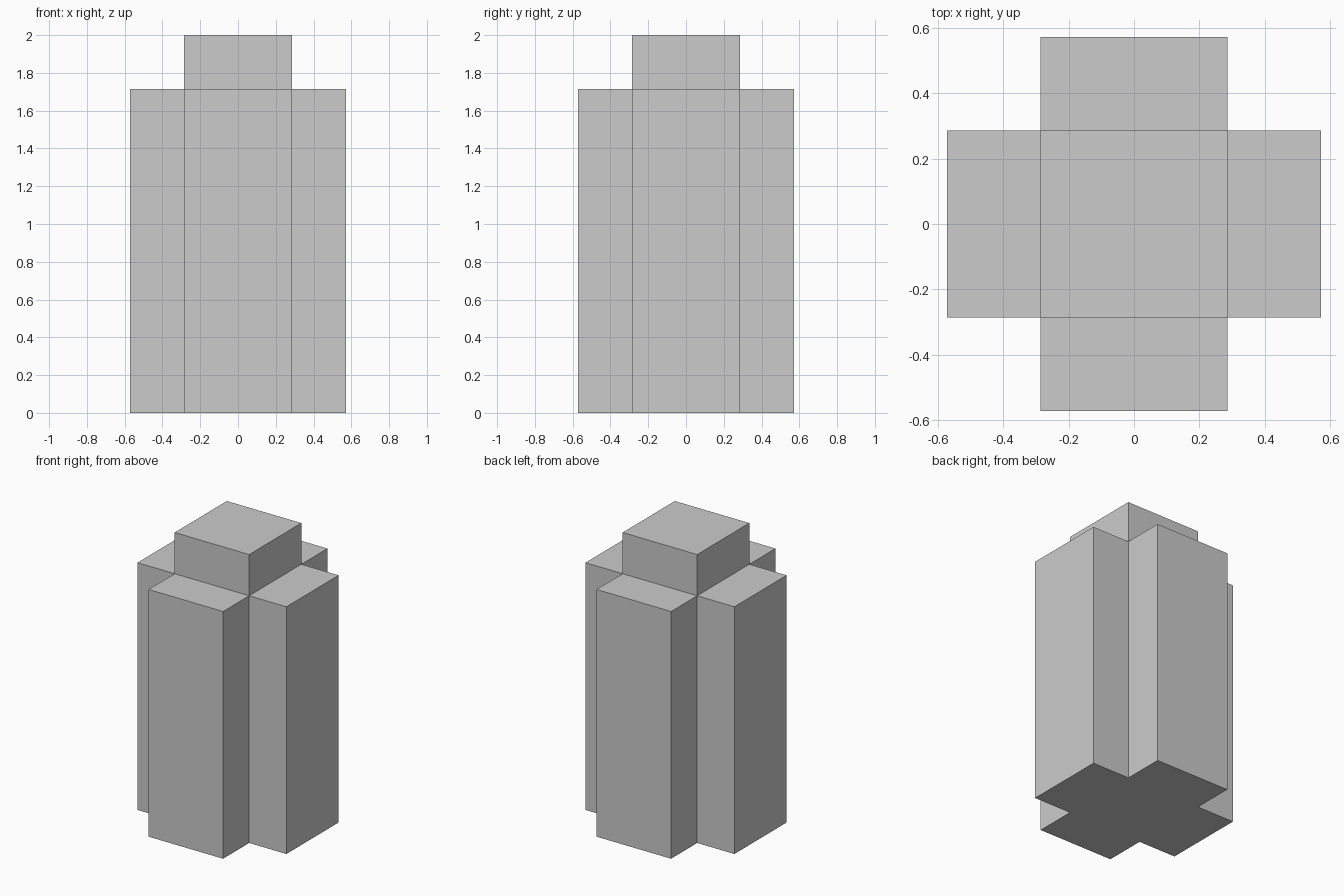
import bpy, bmesh
from math import pi
from mathutils import Matrix, Vector

if "Cube" in bpy.data.objects:
    bpy.data.objects.remove(bpy.data.objects["Cube"])

U = 2 / 7                 # module size: the model is 7 modules tall
INNER, OUTER = U, 2 * U   # core half width, arm reach
SHOULDER, TOP = 6 * U, 7 * U


def ring(bm, points, z):
    return [bm.verts.new((p.x, p.y, z)) for p in points]


def walls(bm, low, high):
    n = len(low)
    for i in range(n):
        j = (i + 1) % n
        bm.faces.new((low[i], low[j], high[j], high[i]))


# Plus-shaped outline: inner corner and two arm corners, repeated four times
outline = []
for k in range(4):
    rot = Matrix.Rotation(k * pi / 2, 2)
    outline += [rot @ Vector(p) for p in
                ((INNER, -INNER), (OUTER, -INNER), (OUTER, INNER))]

bm = bmesh.new()

# Cross-shaped shaft with its base
base = ring(bm, outline, 0)
shoulder = ring(bm, outline, SHOULDER)
bm.faces.new(base[::-1])
walls(bm, base, shoulder)

# Flat tops of the four arms
for i in range(0, 12, 3):
    bm.faces.new([shoulder[(i + j) % 12] for j in range(4)])

# Square cap rising from the core
cap = ring(bm, outline[::3], TOP)
walls(bm, shoulder[::3], cap)
bm.faces.new(cap)

bmesh.ops.recalc_face_normals(bm, faces=bm.faces[:])
mesh = bpy.data.meshes.new("stepped_cross_pillar")
bm.to_mesh(mesh)
bm.free()
bpy.context.collection.objects.link(
    bpy.data.objects.new("stepped_cross_pillar", mesh))
